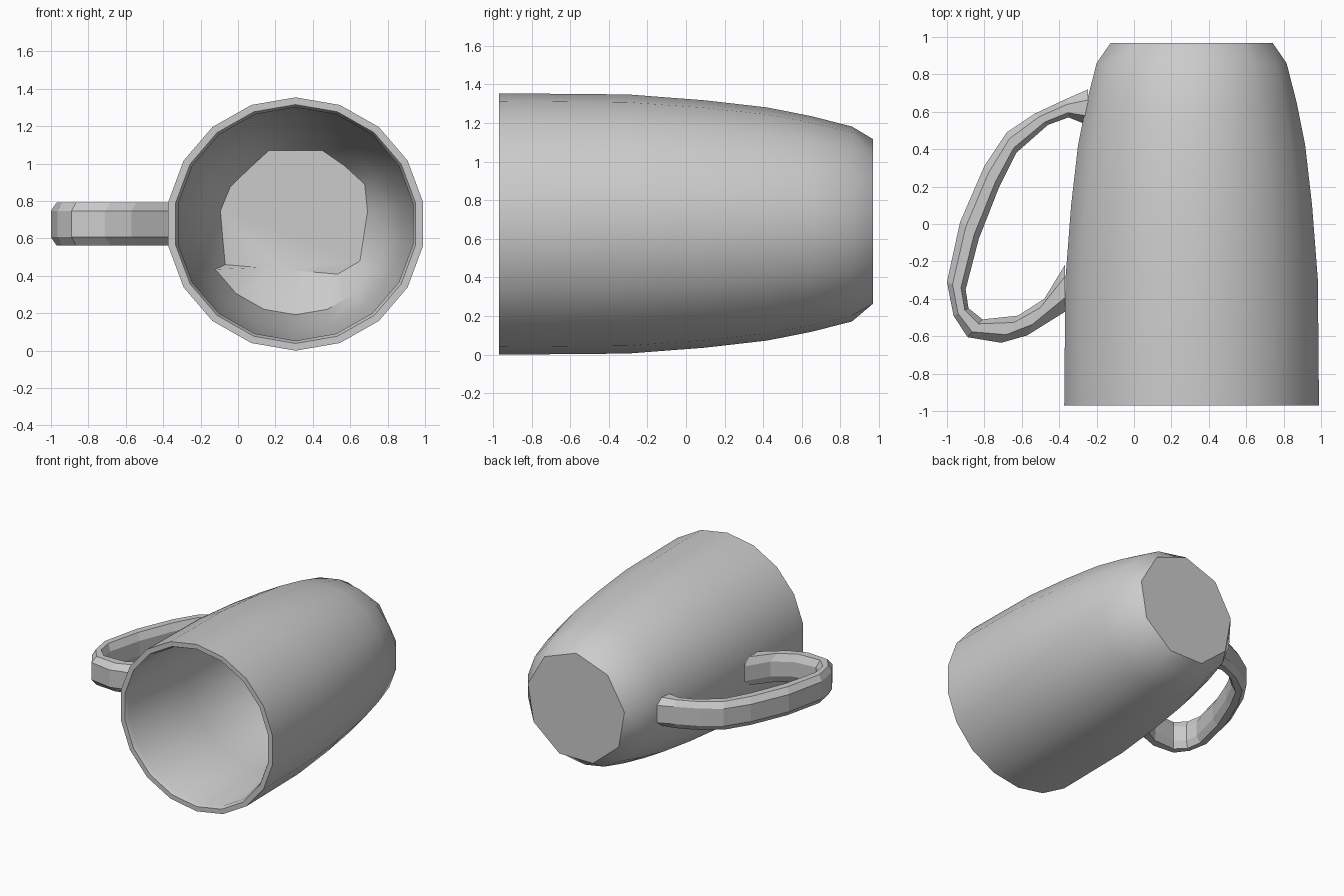
import bpy, bmesh, math
from mathutils import Vector

if "Cube" in bpy.data.objects:
    bpy.data.objects.remove(bpy.data.objects["Cube"])

CX, CZ, SIDES = 0.308, 0.677, 18


def loft(name, rings, closed_ends=True):
    """Skin a list of equal-length vertex rings and cap both ends."""
    bm = bmesh.new()
    vs = [[bm.verts.new(p) for p in ring] for ring in rings]
    n = len(vs[0])
    for a, b in zip(vs, vs[1:]):
        for i in range(n):
            j = (i + 1) % n
            bm.faces.new((a[i], a[j], b[j], b[i]))
    if closed_ends:
        bm.faces.new(vs[0])
        bm.faces.new(vs[-1])
    bmesh.ops.recalc_face_normals(bm, faces=bm.faces[:])
    me = bpy.data.meshes.new(name)
    bm.to_mesh(me)
    bm.free()
    ob = bpy.data.objects.new(name, me)
    bpy.context.collection.objects.link(ob)
    return ob


def directions():
    for i in range(SIDES):
        a = 2 * math.pi * i / SIDES + math.pi / 2
        yield Vector((math.cos(a), math.sin(a)))


def round_ring(y, r):
    return [(CX + d.x * r * 1.011, y, CZ + d.y * r * 0.99) for d in directions()]


def polygon_ring(y, poly):
    """Ring that follows a convex polygon given in x, z around the mug axis."""
    ring = []
    for d in directions():
        reach = []
        for p, q in zip(poly, poly[1:] + poly[:1]):
            nrm = Vector((q[1] - p[1], p[0] - q[0]))
            dist = nrm.dot(Vector((p[0] - CX, p[1] - CZ)))
            k = nrm.dot(d) / dist
            if k > 1e-6:
                reach.append(1 / k)
        t = min(reach)
        ring.append((CX + d.x * t, y, CZ + d.y * t))
    return ring


# Mug body: coarse polygon base, bulging outer wall, rim, inner wall, flat floor
base = [(CX + 0.44 * math.cos(a), CZ + 0.44 * math.sin(a))
        for a in (math.pi / 2 + 2 * math.pi * k / 9 for k in range(9))]
floor = [(0.16, 1.07), (0.48, 1.07), (0.71, 0.86), (0.64, 0.40), (-0.07, 0.46), (-0.10, 0.82)]
outer = [(0.86, 0.51), (0.65, 0.564), (0.42, 0.61), (0.1, 0.647), (-0.3, 0.678), (-0.97, 0.684)]
inner = [(-0.97, 0.645), (-0.94, 0.63), (-0.2, 0.63), (0.4, 0.57), (0.75, 0.49)]
body = loft("mug_body", [polygon_ring(0.968, base)]
            + [round_ring(y, r) for y, r in outer + inner]
            + [polygon_ring(0.89, floor)])
bpy.context.view_layer.objects.active = body
body.select_set(True)
bpy.ops.object.shade_smooth_by_angle(angle=math.radians(32))

# Handle: faceted band lofted between its outer and inner outlines (x, y)
outside = [(-0.245, 0.72), (-0.36, 0.67), (-0.53, 0.59), (-0.68, 0.49), (-0.80, 0.31), (-0.93, 0.01),
           (-1.0, -0.31), (-0.965, -0.49), (-0.89, -0.605), (-0.71, -0.635), (-0.57, -0.595), (-0.37, -0.47)]
inside = [(-0.25, 0.53), (-0.35, 0.57), (-0.46, 0.53), (-0.63, 0.38), (-0.72, 0.2), (-0.83, -0.08),
          (-0.90, -0.35), (-0.885, -0.45), (-0.81, -0.51), (-0.62, -0.49), (-0.48, -0.40), (-0.37, -0.22)]
section = [(0, -0.07), (0.3, -0.115), (0.75, -0.115), (1, -0.06),
           (1, 0.06), (0.75, 0.115), (0.3, 0.115), (0, 0.07)]
rings = []
for o, i in zip(outside, inside):
    o, i = Vector(o), Vector(i)
    rings.append([(*o.lerp(i, t), CZ + z) for t, z in section])
loft("handle", rings)
